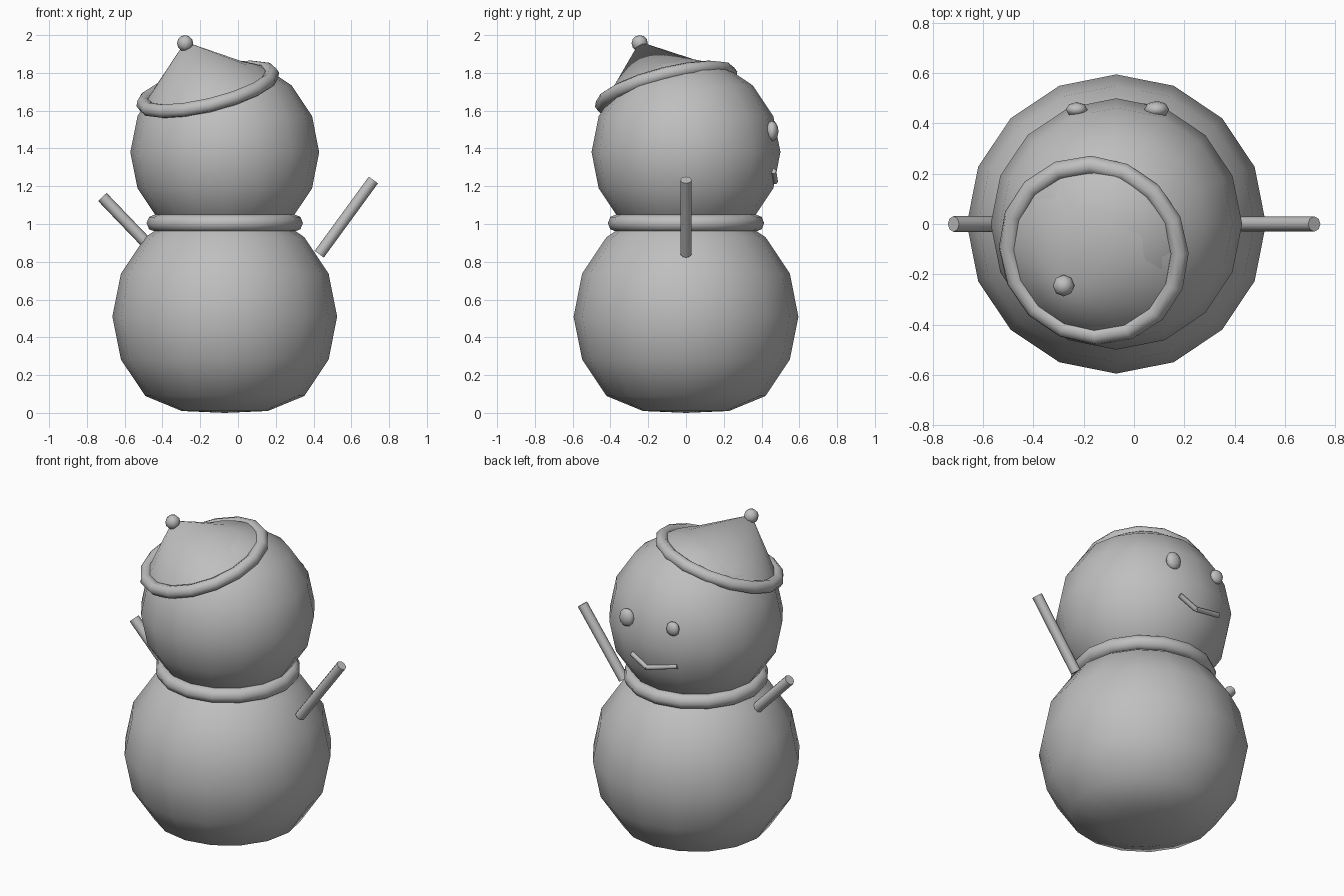
import bpy
import bmesh
from math import radians
from mathutils import Matrix, Vector

if "Cube" in bpy.data.objects:
    bpy.data.objects.remove(bpy.data.objects["Cube"], do_unlink=True)

# Single plain grey material
GREY = (0.52, 0.52, 0.52, 1.0)
grey = bpy.data.materials.new("plain_grey")
grey.use_nodes = True
grey.diffuse_color = GREY
grey.node_tree.nodes["Principled BSDF"].inputs["Base Color"].default_value = GREY

AXIS_X = -0.07


def finish(name, angle=180):
    """Name the active object, colour it and smooth it."""
    ob = bpy.context.object
    ob.name = ob.data.name = name
    ob.data.materials.clear()
    ob.data.materials.append(grey)
    if angle == 180:
        bpy.ops.object.shade_smooth()
    else:
        bpy.ops.object.shade_smooth_by_angle(angle=radians(angle))
    return ob


def ball(name, centre, radius, segments=16, rings=8, scale=(1, 1, 1)):
    bpy.ops.mesh.primitive_uv_sphere_add(segments=segments, ring_count=rings,
                                         radius=radius, location=centre)
    bpy.context.object.scale = scale
    return finish(name)


def ring(name, centre, normal, major, minor):
    bpy.ops.mesh.primitive_torus_add(major_segments=16, minor_segments=8,
                                     major_radius=major, minor_radius=minor,
                                     location=centre)
    bpy.context.object.rotation_euler = Vector((0, 0, 1)).rotation_difference(normal).to_euler()
    return finish(name)


def rod(name, start, end, radius):
    a, b = Vector(start), Vector(end)
    bpy.ops.mesh.primitive_cylinder_add(vertices=8, radius=radius,
                                        depth=(b - a).length, location=(a + b) / 2)
    bpy.context.object.rotation_euler = (b - a).to_track_quat("Z", "Y").to_euler()
    return finish(name, 50)


# Body with a flattened underside, and head
body = ball("body", (AXIS_X, 0, 0.51), 0.595)
for v in body.data.vertices:
    if v.co.z < -0.59:
        v.co.z = -0.51
    elif v.co.z < -0.5:
        v.co.z = -0.5
ball("head", (AXIS_X, 0, 1.38), 0.5)

# Scarf and tilted hat brim
ring("scarf", (AXIS_X, 0, 1.005), Vector((0, 0, 1)), 0.368, 0.046)
hat_centre = Vector((-0.16, -0.105, 1.713))
hat_normal = Vector((-0.23, -0.24, 0.943)).normalized()
ring("hat_brim", hat_centre, hat_normal, 0.35, 0.038)

# Hat: cone whose tip leans away from the brim axis
tip = Vector((-0.28, -0.245, 1.965))
tilt = Vector((0, 0, 1)).rotation_difference(hat_normal).to_matrix().to_4x4()
bm = bmesh.new()
base = bmesh.ops.create_circle(bm, segments=16, radius=0.345,
                               matrix=Matrix.Translation(hat_centre) @ tilt)
apex = bm.verts.new(tip)
for e in list(bm.edges):
    bm.faces.new((*e.verts, apex))
bmesh.ops.recalc_face_normals(bm, faces=bm.faces)
if sum((f.normal.dot(hat_normal) for f in bm.faces)) < 0:
    bmesh.ops.reverse_faces(bm, faces=bm.faces)
mesh = bpy.data.meshes.new("hat")
bm.to_mesh(mesh)
bm.free()
hat = bpy.data.objects.new("hat", mesh)
bpy.context.collection.objects.link(hat)
bpy.ops.object.select_all(action="DESELECT")
bpy.context.view_layer.objects.active = hat
hat.select_set(True)
finish("hat")
ball("hat_bobble", (-0.28, -0.245, 1.957), 0.043, 8, 6)

# Eyes
ball("left_eye", (0.09, 0.455, 1.492), 0.05, 8, 6, (1, 0.7, 1.08))
ball("right_eye", (-0.228, 0.455, 1.505), 0.043, 8, 6, (1, 0.7, 1))

# Mouth: two thin rods meeting at a bend
bend = (-0.06, 0.472, 1.225)
rod("mouth_left", bend, (0.05, 0.463, 1.28), 0.015)
rod("mouth_right", bend, (-0.25, 0.44, 1.27), 0.015)

# Arms
rod("left_arm", (0.43, 0, 0.84), (0.717, 0, 1.233), 0.03)
rod("right_arm", (-0.48, 0, 0.895), (-0.718, 0, 1.143), 0.031)
